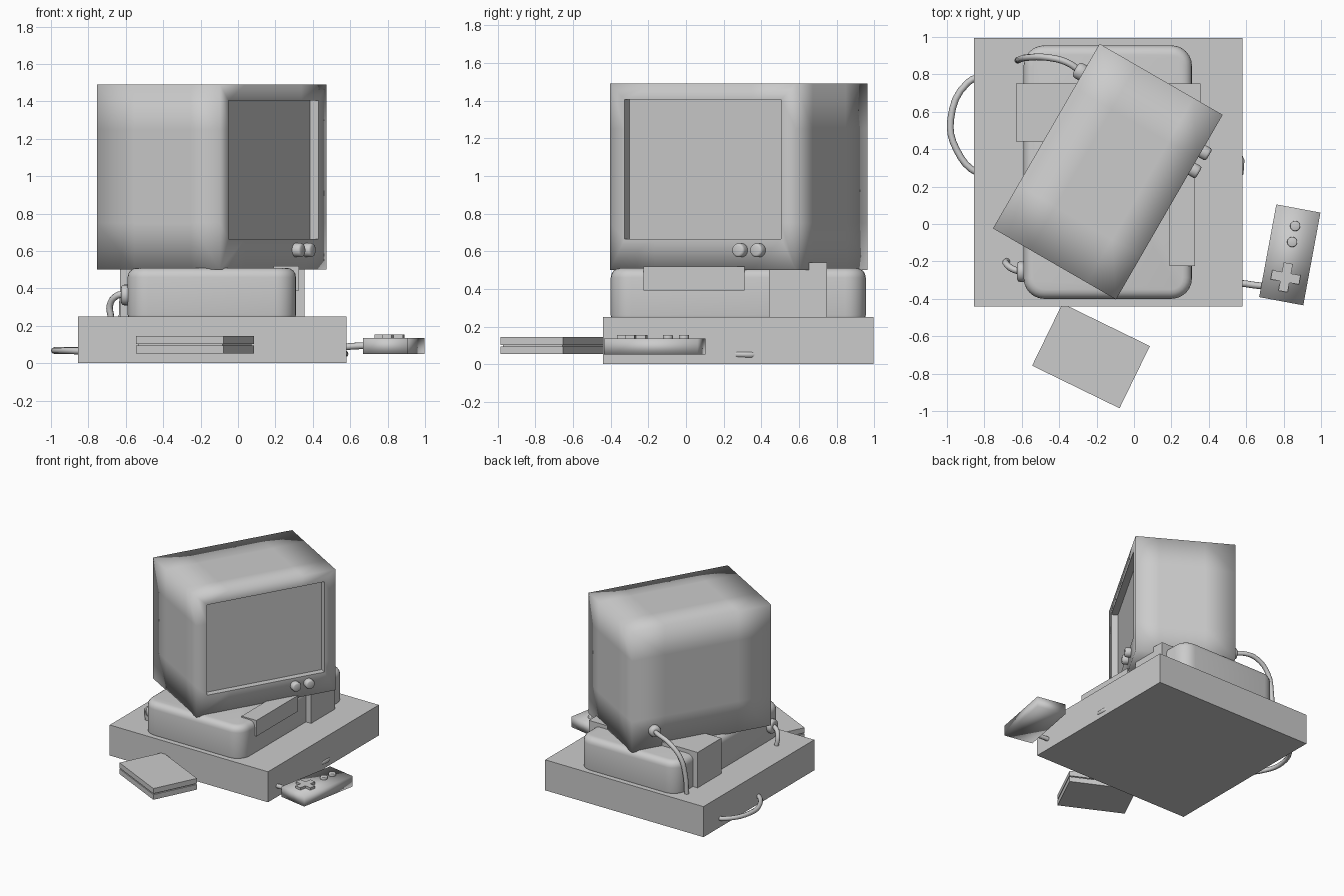
import bpy, bmesh
from math import radians, sin, cos, pi
from mathutils import Matrix, Vector

if "Cube" in bpy.data.objects:
    bpy.data.objects.remove(bpy.data.objects["Cube"])


def finish(bm, name, mat=None, smooth=None):
    """Turn a bmesh into an object; smooth is None, 'all' or an angle."""
    if mat is not None:
        bm.transform(mat)
    bmesh.ops.recalc_face_normals(bm, faces=bm.faces)
    me = bpy.data.meshes.new(name)
    bm.to_mesh(me)
    bm.free()
    ob = bpy.data.objects.new(name, me)
    bpy.context.collection.objects.link(ob)
    if smooth == 'all':
        for p in me.polygons:
            p.use_smooth = True
    elif smooth:
        bpy.ops.object.select_all(action='DESELECT')
        ob.select_set(True)
        bpy.context.view_layer.objects.active = ob
        bpy.ops.object.shade_smooth_by_angle(angle=radians(smooth))
    return ob


def box_bm(x0, x1, y0, y1, z0, z1):
    bm = bmesh.new()
    size = Matrix.Diagonal((x1 - x0, y1 - y0, z1 - z0, 1))
    mid = Matrix.Translation(((x0 + x1) / 2, (y0 + y1) / 2, (z0 + z1) / 2))
    bmesh.ops.create_cube(bm, size=1, matrix=mid @ size)
    return bm


def box(name, *bounds, mat=None, smooth=None):
    return finish(box_bm(*bounds), name, mat, smooth)


def place(x, y, angle):
    return Matrix.Translation((x, y, 0)) @ Matrix.Rotation(radians(angle), 4, 'Z')


def disc(name, centre, axis, radius, depth, bevel=0.01, mat=None, sides=24):
    """Short cylinder with softened rims."""
    bm = bmesh.new()
    turn = Vector(axis).to_track_quat('Z', 'Y').to_matrix().to_4x4()
    bmesh.ops.create_cone(bm, cap_ends=True, segments=sides, radius1=radius,
                          radius2=radius, depth=depth)
    rims = [e for e in bm.edges if abs(e.verts[0].co.z - e.verts[1].co.z) < 1e-5]
    bmesh.ops.bevel(bm, geom=rims, offset=bevel, segments=2, profile=0.5, affect='EDGES')
    m = Matrix.Translation(centre) @ turn
    return finish(bm, name, mat @ m if mat is not None else m, 50)


def cable(name, points, radius=0.018):
    cu = bpy.data.curves.new(name, 'CURVE')
    cu.dimensions = '3D'
    cu.bevel_depth = radius
    cu.bevel_resolution = 2
    cu.use_fill_caps = True
    cu.resolution_u = 4
    sp = cu.splines.new('BEZIER')
    sp.bezier_points.add(len(points) - 1)
    for bp, p in zip(sp.bezier_points, points):
        bp.co = p
        bp.handle_left_type = bp.handle_right_type = 'AUTO'
    ob = bpy.data.objects.new(name, cu)
    bpy.context.collection.objects.link(ob)
    return ob


# base slab
box("base_slab", -0.855, 0.58, -0.44, 0.995, 0, 0.25)

# rounded stand under the monitor
bm = box_bm(-0.59, 0.31, -0.40, 0.955, 0.21, 0.51)
uprights = [e for e in bm.edges if abs(e.verts[0].co.z - e.verts[1].co.z) > 0.1]
bmesh.ops.bevel(bm, geom=uprights, offset=0.11, segments=6, profile=0.5, affect='EDGES')
rims = [e for e in bm.edges if abs(e.verts[0].co.z - e.verts[1].co.z) < 1e-4]
bmesh.ops.bevel(bm, geom=rims, offset=0.05, segments=4, profile=0.5, affect='EDGES')
finish(bm, "rounded_stand", smooth='all')

# blocks crossing the stand
box("rear_cross_block", -0.63, 0.355, 0.44, 0.75, 0.24, 0.54)
box("side_block", 0.19, 0.325, -0.225, 0.31, 0.39, 0.52)

# monitor housing, turned toward the right, with a recessed screen
MON = place(-0.14, 0.28, 60)
HX, HY, Z0, Z1 = 0.57, 0.38, 0.50, 1.49
OX, OZ0, OZ1 = 0.48, 0.665, 1.405
bm = box_bm(-HX, HX, -HY, HY, Z0, Z1)
bm.faces.ensure_lookup_table()
front = min(bm.faces, key=lambda f: f.calc_center_median().y)
bmesh.ops.inset_region(bm, faces=[front], thickness=0.08)
for v in front.verts:
    v.co = (OX if v.co.x > 0 else -OX, -HY, OZ1 if v.co.z > 1 else OZ0)
screen = bmesh.ops.extrude_discrete_faces(bm, faces=[front])['faces'][0]
bmesh.ops.translate(bm, verts=screen.verts, vec=(0, 0.05, 0))
# loop cuts keep the soft shading near the box edges
for axis, spots in ((0, (-0.3, 0.3)), (1, (-0.2, 0.15)), (2, (0.75, 1.25))):
    for s in spots:
        n = Vector((0, 0, 0))
        n[axis] = 1
        bmesh.ops.bisect_plane(bm, geom=bm.verts[:] + bm.edges[:] + bm.faces[:],
                               plane_co=n * s, plane_no=n)
for e in bm.edges:
    if all(abs(v.co.x) < OX + 1e-3 and OZ0 - 1e-3 < v.co.z < OZ1 + 1e-3 and v.co.y < -0.3
           for v in e.verts):
        e.smooth = False
finish(bm, "monitor", MON, 'all')

# monitor knobs
for i, x in enumerate((0.237, 0.347)):
    disc(f"knob_{i + 1}", (x, -0.39, 0.605), (0, -1, 0), 0.037, 0.07, 0.012, MON)

# monitor plug and cable down to the slab
disc("monitor_plug", (0.39, 0.39, 0.65), (0, 1, 0), 0.045, 0.07, 0.02, MON)
cable("monitor_cable", [(-0.29, 0.82, 0.65), (-0.36, 0.865, 0.655), (-0.46, 0.89, 0.635),
                        (-0.57, 0.89, 0.54), (-0.61, 0.88, 0.40), (-0.62, 0.875, 0.25)])

# stand plug and its short cable
disc("stand_plug", (-0.60, -0.255, 0.365), (-1, 0, 0), 0.055, 0.05, 0.015)
cable("stand_cable", [(-0.60, -0.255, 0.37), (-0.65, -0.24, 0.36), (-0.685, -0.21, 0.31),
                      (-0.68, -0.20, 0.25)])

# cable loop on the left, run through the slab to the hand controller
cable("controller_cable", [(-0.78, 0.80, 0.07), (-0.89, 0.755, 0.07), (-0.98, 0.56, 0.068),
                           (-0.95, 0.40, 0.068), (-0.83, 0.27, 0.065), (0.0, 0.25, 0.05),
                           (0.45, 0.42, 0.05), (0.573, 0.34, 0.05), (0.45, 0.1, 0.06),
                           (0.45, -0.28, 0.07), (0.60, -0.32, 0.09), (0.72, -0.335, 0.095)])

# hand controller with direction cross and two buttons
PAD = place(0.833, -0.165, -10.5)
box("controller_body", -0.12, 0.12, -0.252, 0.252, 0.05, 0.135, mat=PAD, smooth='all')
a, b = 0.025, 0.077
outline = [(b, -a), (b, a), (a, a), (a, b), (-a, b), (-a, a),
           (-b, a), (-b, -a), (-a, -a), (-a, -b), (a, -b), (a, -a)]
bm = bmesh.new()
f = bm.faces.new([bm.verts.new((x, y, 0.12)) for x, y in outline])
top = bmesh.ops.extrude_face_region(bm, geom=[f])['geom']
bmesh.ops.translate(bm, verts=[v for v in top if isinstance(v, bmesh.types.BMVert)],
                    vec=(0, 0, 0.035))
finish(bm, "direction_cross", PAD @ Matrix.Translation((0, -0.122, 0)))
for i, y in enumerate((0.157, 0.07)):
    disc(f"button_{i + 1}", (0, y, 0.138), (0, 0, 1), 0.027, 0.034, 0.005, PAD)

# flat case lying in front: two shells with a thin seam between
CASE = place(-0.23, -0.705, -26)
box("case_lower", -0.26, 0.26, -0.185, 0.185, 0.053, 0.095, mat=CASE)
box("case_seam", -0.25, 0.25, -0.175, 0.175, 0.09, 0.11, mat=CASE)
box("case_upper", -0.26, 0.26, -0.185, 0.185, 0.103, 0.145, mat=CASE)
